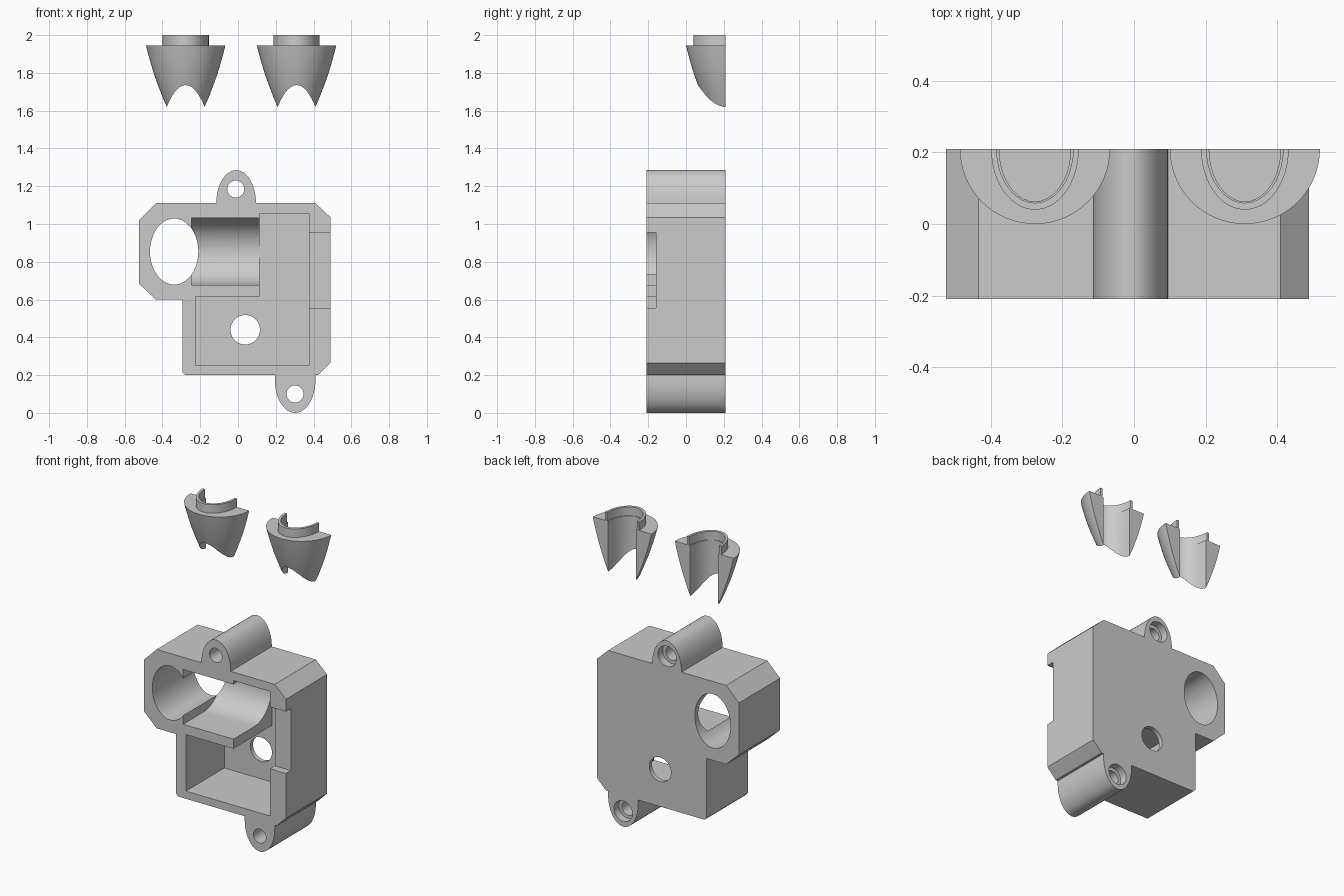
import bpy, bmesh
from math import sin, cos, pi

if "Cube" in bpy.data.objects:
    bpy.data.objects.remove(bpy.data.objects["Cube"])


def loft(name, rings):
    """Solid skinned through closed rings that all have the same point count."""
    bm = bmesh.new()
    vs = [[bm.verts.new(p) for p in r] for r in rings]
    n = len(vs[0])
    for a, b in zip(vs, vs[1:]):
        for i in range(n):
            j = (i + 1) % n
            bm.faces.new((a[i], a[j], b[j], b[i]))
    bm.faces.new(vs[0])
    bm.faces.new(vs[-1])
    bmesh.ops.recalc_face_normals(bm, faces=bm.faces)
    me = bpy.data.meshes.new(name)
    bm.to_mesh(me)
    bm.free()
    ob = bpy.data.objects.new(name, me)
    bpy.context.collection.objects.link(ob)
    return ob


def prism(name, pts, lo, hi, axis='y'):
    """Extrude a 2D profile along one axis (the other two stay in x, y, z order)."""
    k = 'xyz'.index(axis)
    def place(p, t):
        q = list(p)
        q.insert(k, t)
        return q
    return loft(name, [[place(p, t) for p in pts] for t in (lo, hi)])


def arc(cx, cy, rx, ry, a0, a1, n):
    return [(cx + rx * cos(a0 + (a1 - a0) * i / n), cy + ry * sin(a0 + (a1 - a0) * i / n))
            for i in range(n + 1)]


def oval(cx, cy, rx, ry, n=40):
    return arc(cx, cy, rx, ry, 0, 2 * pi, n)[:-1]


def rect(x0, x1, z0, z1):
    return [(x0, z0), (x1, z0), (x1, z1), (x0, z1)]


def cut(ob, cutters):
    for c in cutters:
        m = ob.modifiers.new('cut', 'BOOLEAN')
        m.operation, m.solver, m.object = 'DIFFERENCE', 'EXACT', c
    dg = bpy.context.evaluated_depsgraph_get()
    me = bpy.data.meshes.new_from_object(ob.evaluated_get(dg))
    ob.modifiers.clear()
    ob.data = me
    for c in cutters:
        bpy.data.objects.remove(c)


def smooth(ob):
    bpy.ops.object.select_all(action='DESELECT')
    ob.select_set(True)
    bpy.context.view_layer.objects.active = ob
    bpy.ops.object.shade_smooth_by_angle(angle=0.5)


D = 0.21  # half depth of the housing

# housing outline with the two screw ears
outline = [(-0.525, 0.685), (-0.435, 0.60), (-0.295, 0.60), (-0.295, 0.215), (-0.28, 0.20), (0.195, 0.20)]
outline += arc(0.3025, 0.175, 0.1075, 0.175, pi, 2 * pi, 24)
outline += [(0.41, 0.20), (0.425, 0.20), (0.49, 0.265), (0.49, 1.035), (0.41, 1.11)]
outline += arc(-0.01, 1.11, 0.105, 0.175, 0, pi, 24)
outline += [(-0.435, 1.11), (-0.525, 1.02)]
housing = prism('housing', outline, -D, D)

# L-shaped pocket, barrel channel along x, side notch, through holes
pocket = [(-0.225, 0.25), (0.375, 0.25), (0.375, 1.055), (0.115, 1.055), (0.115, 0.615), (-0.225, 0.615)]
channel = [(-0.3, 0.677)] + arc(0, 0.854, 0.177, 0.177, -pi / 2, pi / 2, 24) + [(-0.3, 1.031)]
cutters = [
    prism('pocket_cut', pocket, -0.3, 0.182),
    prism('channel_cut', channel, -0.245, 0.12, 'x'),
    prism('notch_cut', rect(0.36, 0.6, 0.555, 0.955), -0.3, -0.16),
    prism('barrel_cut', oval(-0.338, 0.854, 0.128, 0.175), -0.3, 0.3),
    prism('wire_cut', oval(0.038, 0.44, 0.078, 0.078), -0.3, 0.3),
]
for x, z in ((-0.012, 1.185), (0.302, 0.10)):
    cutters.append(prism('screw_cut', oval(x, z, 0.045, 0.045), -0.3, 0.3))
    cutters.append(prism('counterbore_cut', oval(x, z, 0.066, 0.066), D - 0.05, 0.3))
cut(housing, cutters)
smooth(housing)

# two half-cup inserts, each with a thin collar on top
cup = [(0.085, 1.575), (0.10, 1.62), (0.122, 1.67), (0.145, 1.73), (0.165, 1.785),
       (0.185, 1.85), (0.20, 1.905), (0.21, 1.945)]
for side, cx in (('left', -0.277), ('right', 0.31)):
    body = loft(side + '_insert', [[(x, y, z) for x, y in arc(cx, D, r, r, pi, 2 * pi, 32)] for r, z in cup])
    cut(body, [prism('bore_cut', oval(cx, D, 0.1, 0.147), 1.4, 2.2, 'z')])
    collar = prism(side + '_collar', arc(cx, D, 0.1225, 0.17, pi, 2 * pi, 32), 1.945, 2.0, 'z')
    cut(collar, [prism('collar_cut', oval(cx, D, 0.107, 0.151), 1.4, 2.2, 'z')])
    smooth(body)
    smooth(collar)
